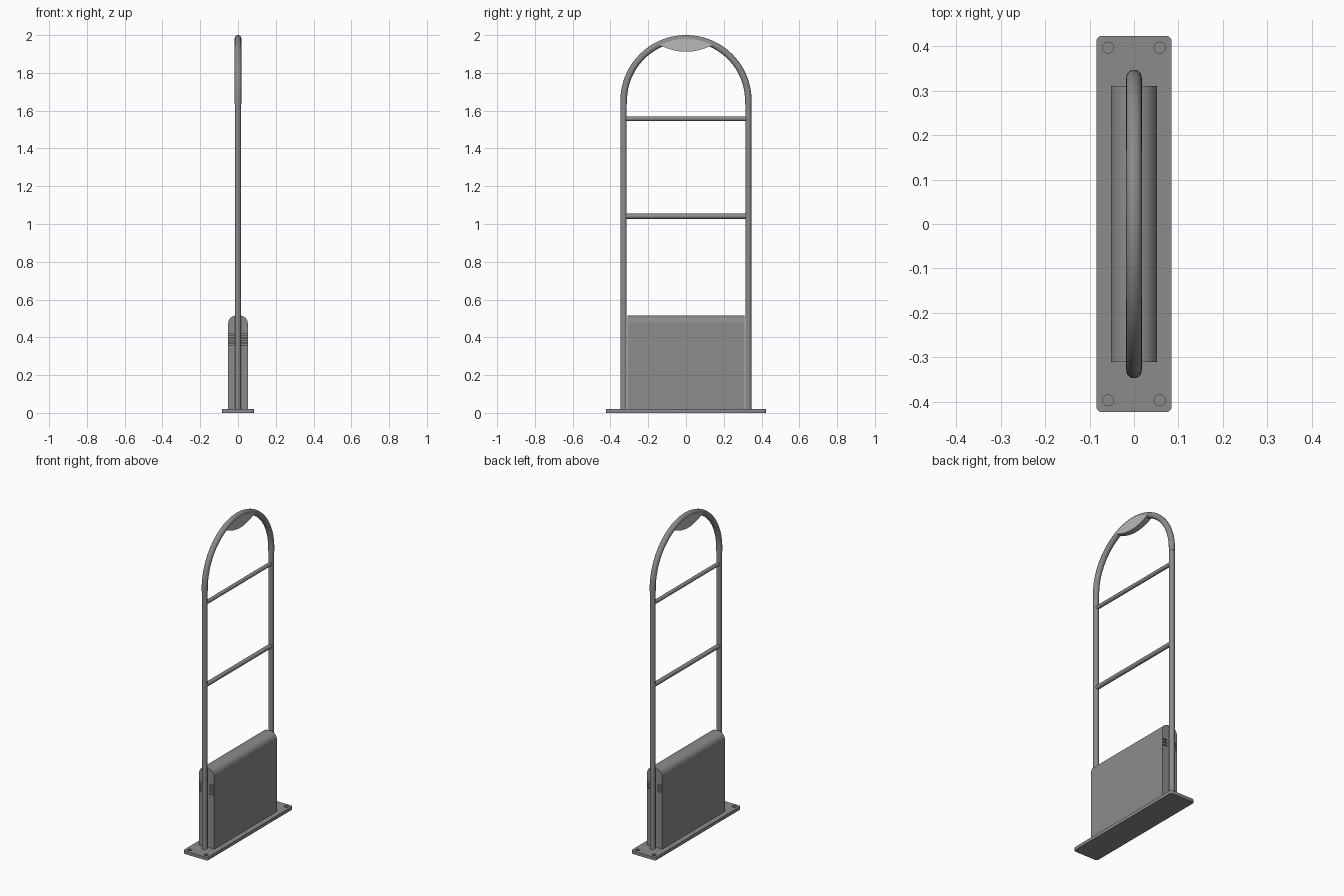
import bpy, bmesh, math
from mathutils import Matrix, Vector

cube = bpy.data.objects.get("Cube")
if cube:
    bpy.data.objects.remove(cube, do_unlink=True)


def material(name, value):
    m = bpy.data.materials.new(name)
    m.use_nodes = True
    m.diffuse_color = (value, value, value, 1)
    bsdf = next(n for n in m.node_tree.nodes if n.type == 'BSDF_PRINCIPLED')
    bsdf.inputs["Base Color"].default_value = (value, value, value, 1)
    return m


METAL = material("mid grey metal", 0.26)
LENS = material("light grey lens", 0.48)


def finish(name, bm, mat=METAL, smooth=True):
    bmesh.ops.recalc_face_normals(bm, faces=bm.faces)
    mesh = bpy.data.meshes.new(name)
    bm.to_mesh(mesh)
    bm.free()
    ob = bpy.data.objects.new(name, mesh)
    bpy.context.collection.objects.link(ob)
    mesh.materials.append(mat)
    if smooth:
        bpy.ops.object.select_all(action='DESELECT')
        ob.select_set(True)
        bpy.context.view_layer.objects.active = ob
        bpy.ops.object.shade_smooth_by_angle(angle=math.radians(35))
    return ob


def prism(name, points, offset, mat=METAL):
    """Extrude a closed outline by an offset."""
    bm = bmesh.new()
    face = bm.faces.new([bm.verts.new(p) for p in points])
    new = bmesh.ops.extrude_face_region(bm, geom=[face])["geom"]
    bmesh.ops.translate(bm, vec=offset, verts=[v for v in new if isinstance(v, bmesh.types.BMVert)])
    return finish(name, bm, mat)


def tube(name, path, radius, sides=24):
    """Sweep a circle along a path lying in the YZ plane."""
    bm = bmesh.new()
    rings = []
    for i, p in enumerate(path):
        t = (path[min(i + 1, len(path) - 1)] - path[max(i - 1, 0)]).normalized()
        side = Vector((1, 0, 0))
        up = t.cross(side)
        angles = [math.tau * k / sides for k in range(sides)]
        rings.append([bm.verts.new(p + radius * (side * math.cos(a) + up * math.sin(a)))
                      for a in angles])
    for a, b in zip(rings, rings[1:]):
        for k in range(sides):
            n = (k + 1) % sides
            bm.faces.new((a[k], a[n], b[n], b[k]))
    bm.faces.new(rings[0])
    bm.faces.new(rings[-1])
    return finish(name, bm)


def arc(cx, cy, r, start, end, steps):
    angles = [math.radians(start + (end - start) * i / steps) for i in range(steps + 1)]
    return [(cx + r * math.cos(a), cy + r * math.sin(a)) for a in angles]


def cut(target, cutter):
    mod = target.modifiers.new("cut", 'BOOLEAN')
    mod.operation = 'DIFFERENCE'
    mod.solver = 'EXACT'
    mod.object = cutter
    cutter.hide_render = True
    cutter.hide_viewport = True


# Base plate with rounded corners and four recessed fixing points
HX, HY, R = 0.085, 0.424, 0.013
outline = []
for sx, sy, start in ((1, 1, 0), (-1, 1, 90), (-1, -1, 180), (1, -1, 270)):
    outline += arc(sx * (HX - R), sy * (HY - R), R, start, start + 90, 5)
base = prism("base_plate", [(x, y, 0) for x, y in outline], (0, 0, 0.02))
bm = bmesh.new()
for sx in (-1, 1):
    for sy in (-1, 1):
        bmesh.ops.create_cone(bm, cap_ends=True, segments=24, radius1=0.0125, radius2=0.0125,
                              depth=0.02, matrix=Matrix.Translation((sx * 0.058, sy * 0.397, 0.022)))
cut(base, finish("fixing_recess_cutter", bm, smooth=False))

# Electronics housing with a rounded top
W, TOP, ROUND = 0.052, 0.515, 0.042
profile = [(-W, 0.018), (W, 0.018)]
profile += arc(W - ROUND, TOP - ROUND, ROUND, 0, 90, 10)
profile += arc(-W + ROUND, TOP - ROUND, ROUND, 90, 180, 10)
housing = prism("housing", [(x, -0.311, z) for x, z in profile], (0, 0.622, 0))

# Vent slots at both ends; the lowest pair runs right through
bm = bmesh.new()
for sx in (-1, 1):
    for row in range(4):
        z = 0.36 + 0.018 * row
        for sy in (-1, 1):
            depth = 0.02 if row else 0.32
            y = sy * (0.32 - depth / 2)
            scale = Matrix.Diagonal((0.031, depth, 0.007, 1))
            bmesh.ops.create_cube(bm, size=1, matrix=Matrix.Translation((sx * 0.0345, y, z)) @ scale)
cut(housing, finish("vent_cutter", bm, smooth=False))

# Upright posts
POST_Y, SPRING = 0.33, 1.635
for side, sy in (("front", -1), ("back", 1)):
    tube(side + "_post", [Vector((0, sy * POST_Y, 0.018)), Vector((0, sy * POST_Y, SPRING))], 0.0162)

# Arched top
arch = [Vector((0, y, z)) for y, z in arc(0, 1.6525, POST_Y, 0, 180, 48)]
arch = [Vector((0, POST_Y, SPRING))] + arch + [Vector((0, -POST_Y, SPRING))]
tube("top_arch", arch, 0.0175)

# Cross bars
for name, z, r in (("upper_cross_bar", 1.557, 0.012), ("lower_cross_bar", 1.041, 0.0135)):
    tube(name, [Vector((0, -POST_Y, z)), Vector((0, POST_Y, z))], r)

# Signal lamp lens under the arch
HALF, STEPS = 0.14, 20
ys = [-HALF + 2 * HALF * i / STEPS for i in range(STEPS + 1)]
lens = [(y, 1.948 + 0.034 * (1 - (y / HALF) ** 2)) for y in ys]
lens += [(y, 1.948 - 0.036 * (1 - (y / HALF) ** 2)) for y in ys[-2:0:-1]]
prism("lamp_lens", [(-0.0182, y, z) for y, z in lens], (0.0364, 0, 0), LENS)
